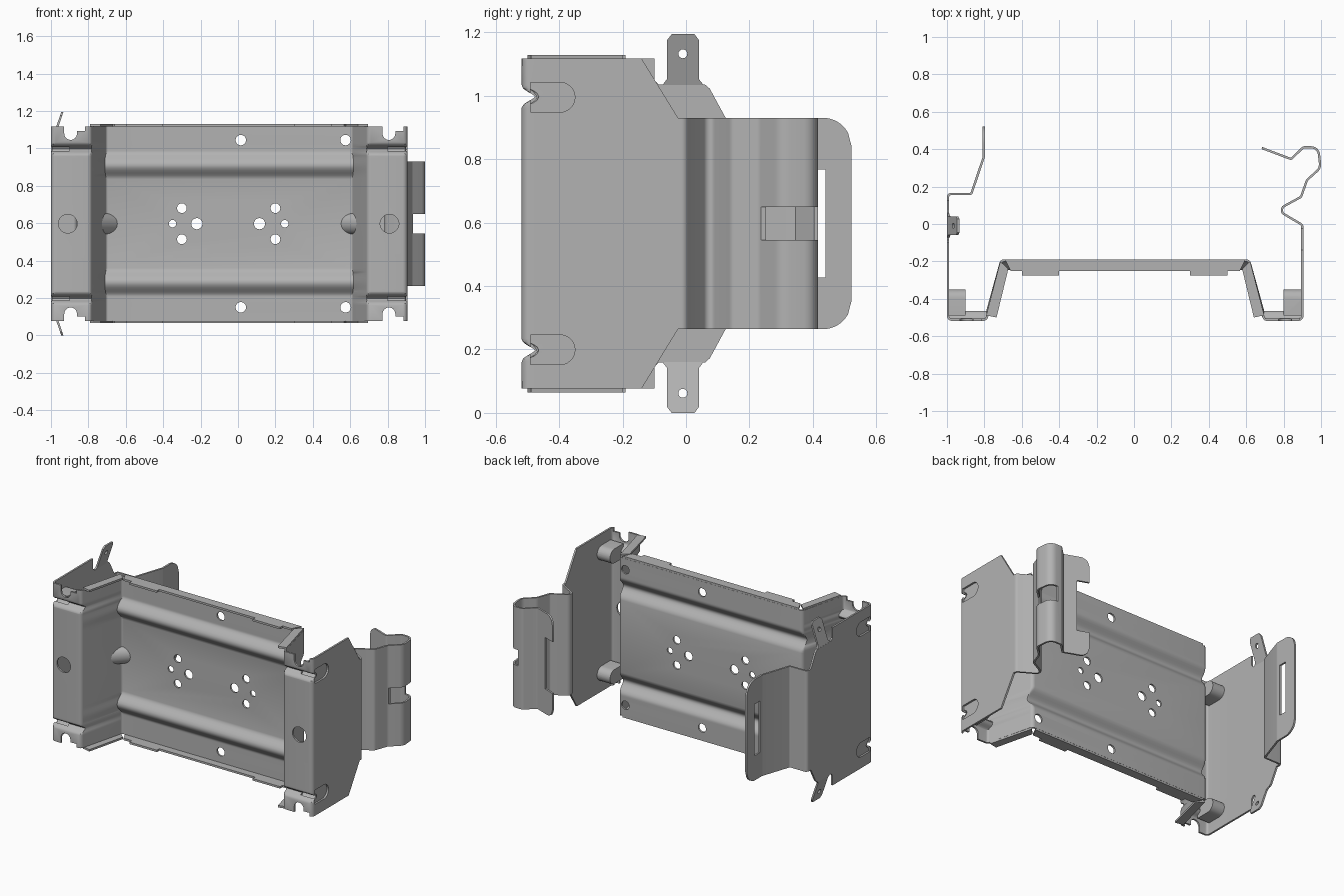
import bpy, bmesh
from math import sin, cos, pi, tan, sqrt
from mathutils import Vector

if "Cube" in bpy.data.objects:
    bpy.data.objects.remove(bpy.data.objects["Cube"])

MID = 0.597      # mid height, everything mirrors about it
THICK = 0.012    # sheet thickness
HALF = 0.52      # half height of the body
CLIP = 0.333     # half height of the rear clips

steel = bpy.data.materials.new("grey steel")
steel.use_nodes = True
steel.diffuse_color = (0.45, 0.45, 0.45, 1)
steel.node_tree.nodes["Principled BSDF"].inputs["Base Color"].default_value = (0.45, 0.45, 0.45, 1)


def mx(x):
    """Mirror x across the centre of the channel."""
    return -0.094 - x


def add_object(name, bm):
    bmesh.ops.recalc_face_normals(bm, faces=bm.faces[:])
    mesh = bpy.data.meshes.new(name)
    bm.to_mesh(mesh)
    bm.free()
    mesh.materials.append(steel)
    obj = bpy.data.objects.new(name, mesh)
    bpy.context.collection.objects.link(obj)
    return obj


def activate(obj):
    bpy.ops.object.select_all(action='DESELECT')
    obj.select_set(True)
    bpy.context.view_layer.objects.active = obj


def smooth(obj):
    activate(obj)
    bpy.ops.object.shade_smooth_by_angle(angle=0.6)


def add_prism(bm, axis, outline, lo, hi):
    """Extrude an outline along an axis; the outline uses the other two axes in order."""
    def place(p, w):
        q = list(p)
        q.insert("xyz".index(axis), w)
        return bm.verts.new(q)
    a = [place(p, lo) for p in outline]
    b = [place(p, hi) for p in outline]
    bm.faces.new(a)
    bm.faces.new(b[::-1])
    for i in range(len(a)):
        j = (i + 1) % len(a)
        bm.faces.new((a[i], b[i], b[j], a[j]))


def prism(name, axis, outline, lo, hi):
    bm = bmesh.new()
    add_prism(bm, axis, outline, lo, hi)
    return add_object(name, bm)


def circle(u, v, r, n=24):
    return [(u + r * cos(2 * pi * i / n), v + r * sin(2 * pi * i / n)) for i in range(n)]


def rect(u0, u1, v0, v1):
    return [(u0, v0), (u1, v0), (u1, v1), (u0, v1)]


def cut(obj, shapes):
    bm = bmesh.new()
    for s in shapes:
        add_prism(bm, *s)
    cutter = add_object("cutter", bm)
    cutter.hide_render = True
    mod = obj.modifiers.new("cut", 'BOOLEAN')
    mod.solver = 'EXACT'
    mod.object = cutter
    activate(obj)
    bpy.ops.object.modifier_apply(modifier=mod.name)
    bpy.data.objects.remove(cutter)


def fillet(points, n=7):
    """Round the corners of a path of (x, y, radius); split its last run for a rounded end."""
    out = [Vector(points[0][:2])]
    for a, b, c in zip(points, points[1:], points[2:]):
        p = Vector(b[:2])
        u, v = Vector(a[:2]) - p, Vector(c[:2]) - p
        turn = pi - u.angle(v)
        t = min(b[2] * tan(turn / 2), 0.48 * u.length, 0.48 * v.length)
        s, e = p + u.normalized() * t, p + v.normalized() * t
        r = t / tan(turn / 2)
        centre = p + (u.normalized() + v.normalized()).normalized() * (r / cos(turn / 2))
        for i in range(n):
            k = i / (n - 1)
            w = ((s - centre) * sin((1 - k) * turn) + (e - centre) * sin(k * turn)) / sin(turn)
            out.append(centre + w)
    last, end = out[-1], Vector(points[-1][:2])
    return out + [last.lerp(end, i / 14) for i in range(1, 15)]


def sheet(name, path, rows, form=None, round_end=0):
    """Sweep a plan path over height rows, press it with form(y, row), give it thickness."""
    bm = bmesh.new()
    grid = []
    for p in path:
        d = (p - path[-1]).length
        drop = round_end - sqrt(round_end ** 2 - (round_end - d) ** 2) if d < round_end else 0
        scale = 1 - drop / rows[-1]
        grid.append([bm.verts.new((p.x, form(p.y, r) if form else p.y, MID + r * scale)) for r in rows])
    for a, b in zip(grid, grid[1:]):
        for i in range(len(rows) - 1):
            bm.faces.new((a[i], b[i], b[i + 1], a[i + 1]))
    obj = add_object(name, bm)
    mod = obj.modifiers.new("thickness", 'SOLIDIFY')
    mod.thickness, mod.offset = THICK, 0
    activate(obj)
    bpy.ops.object.modifier_apply(modifier=mod.name)
    return obj


def hump(r, centre, width):
    u = (abs(r) - centre) / width
    return 0.5 + 0.5 * cos(pi * u) if abs(u) < 1 else 0


# Formed body: wall roots, front flanges, webs and back plate with pressed beads
def press(y, r):
    floor = -0.512 + 0.042 * hump(r, 0.4, 0.036)
    ceiling = -0.195 - 0.045 * hump(r, 0.313, 0.075)
    return min(max(y, floor), ceiling)


half_rows = [0.313 + 0.075 * i / 6 for i in range(-6, 5)]
half_rows += [0.4 + 0.036 * i / 5 for i in range(-5, 6)] + [HALF]
half_rows.sort()
rows = [-r for r in reversed(half_rows)] + [0] + half_rows
half = [(-0.994, -0.3, 0), (-0.994, -0.512, 0.02), (-0.79, -0.512, 0.02), (-0.71, -0.195, 0.02)]
body = sheet("formed_body", fillet(half + [(mx(x), y, r) for x, y, r in reversed(half)]), rows, press)

# Holes and notches of the body
def slot(z):
    arc = [(-0.397 + 0.047 * cos(a), z + 0.047 * sin(a)) for a in [pi * i / 12 - pi / 2 for i in range(13)]]
    return [(-0.49, z - 0.047)] + arc + [(-0.49, z + 0.047)]


holes = []
for x, z, r in [(-0.3, 0.083, 0.026), (-0.3, -0.083, 0.026), (-0.35, 0, 0.02), (-0.22, 0, 0.03),
                (0.2, 0.083, 0.026), (0.2, -0.083, 0.026), (0.25, 0, 0.02), (0.115, 0, 0.03)]:
    holes.append(('y', circle(x, MID + z, r), -0.3, -0.1))
for x in (-0.91, 0.81):
    holes.append(('y', circle(x, MID, 0.05, 32), -0.6, -0.45))
for s in (-1, 1):
    for x in (0.015, 0.575):
        holes.append(('y', circle(x, MID + s * 0.447, 0.028), -0.3, -0.1))
    for lo, hi in ((-1.1, -0.9), (0.8, 1.0)):
        holes.append(('x', slot(MID + s * 0.398), lo, hi))
    for x in (-0.895, 0.807):
        arc = [(x + 0.034 * cos(a), MID + s * (0.482 - 0.034 * sin(a))) for a in [pi * i / 12 for i in range(13)]]
        step = [(x - 0.034, MID + s * 0.56), (x + 0.078, MID + s * 0.56),
                (x + 0.078, MID + s * 0.497), (x + 0.034, MID + s * 0.497)]
        holes.append(('y', arc + step, -0.6, -0.46))
cut(body, holes)
smooth(body)


# Side walls, tapering toward the clips
def wall(name, x, top):
    outline = [(y, MID + h) for y, h in top] + [(y, MID - h) for y, h in reversed(top)]
    return prism(name, 'x', outline, x - THICK / 2, x + THICK / 2)


wall("right_wall", -0.994, [(-0.3, HALF), (-0.1, HALF), (-0.1, 0.453), (-0.085, 0.438),
                            (0.06, 0.438), (0.075, 0.425), (0.125, CLIP)])
wall("left_wall", mx(-0.994), [(-0.3, HALF), (-0.14, HALF), (-0.025, CLIP)])

# Latch with a slotted rounded pull
latch = sheet("right_latch", fillet([(-0.994, 0.125, 0), (-0.994, 0.16, 0.015), (-0.87, 0.16, 0.015),
                                     (-0.803, 0.36, 0.03), (-0.803, 0.522, 0)]), [-CLIP, CLIP], round_end=0.09)
cut(latch, [('x', rect(0.385, 0.44, MID - 0.17, MID + 0.17), -0.9, -0.7)])
smooth(latch)

# Spring clip with a bulge and a split lead-in
spring = sheet("left_spring_clip", fillet([
    (0.9, -0.025, 0), (0.9, -0.005, 0.02), (0.765, 0.075, 0.025), (0.893, 0.145, 0.02), (0.925, 0.235, 0.04),
    (0.997, 0.30, 0.05), (0.985, 0.41, 0.06), (0.905, 0.41, 0.02), (0.84, 0.347, 0.012), (0.684, 0.406, 0)]),
    [-CLIP, CLIP], round_end=0.06)
cut(spring, [('y', rect(0.935, 1.1, MID - 0.052, MID + 0.052), 0.2, 0.45),
             ('y', rect(0.6, 0.76, MID - 0.17, MID + 0.17), 0.3, 0.5)])
smooth(spring)

# Parts repeated at the top and bottom edges
for s, edge in ((1, "top"), (-1, "bottom")):
    lo, hi = sorted((MID + s * 0.519, MID + s * 0.532))
    lip = [(-0.69, -0.19), (-0.66, -0.25), (-0.6, -0.25), (-0.6, -0.275), (-0.4, -0.275), (-0.4, -0.25),
           (0.3, -0.25), (0.3, -0.275), (0.5, -0.275), (0.5, -0.25), (0.566, -0.25), (0.596, -0.19)]
    prism(edge + "_plate_lip", 'z', lip, lo, hi)
    web = [(-0.715, -0.2), (-0.79, -0.488), (-0.735, -0.5), (-0.672, -0.24)]
    prism(edge + "_right_web_lip", 'z', web, lo, hi)
    prism(edge + "_left_web_lip", 'z', [(mx(x), y) for x, y in web], lo, hi)

    # Leaning ear with a small hole
    outline = [(-0.075, 0.436), (-0.06, 0.455), (-0.06, 0.578), (-0.045, 0.597),
               (0.027, 0.597), (0.041, 0.578), (0.041, 0.455), (0.056, 0.436)]
    ear = prism(edge + "_ear", 'x', [(y, MID + s * h) for y, h in outline], -1, -0.988)
    cut(ear, [('x', circle(-0.01, MID + s * 0.535, 0.014), -1.1, -0.9)])
    for v in ear.data.vertices:
        v.co.x += 0.34 * max(0, abs(v.co.z - MID) - 0.436)

# Corner gussets between webs and plate
for side, name in ((1, "right_gusset"), (-1, "left_gusset")):
    bm = bmesh.new()
    for i in range(13):
        a = pi * i / 12
        for dx, dy in ((0.072, 0), (-0.025, -0.1)):
            x, y = -0.712 + dx * sin(a), -0.196 + dy * sin(a)
            bm.verts.new((x if side > 0 else mx(x), y, MID + 0.057 * cos(a)))
    bmesh.ops.remove_doubles(bm, verts=bm.verts[:], dist=0.0001)
    bmesh.ops.convex_hull(bm, input=bm.verts[:])
    smooth(add_object(name, bm))
